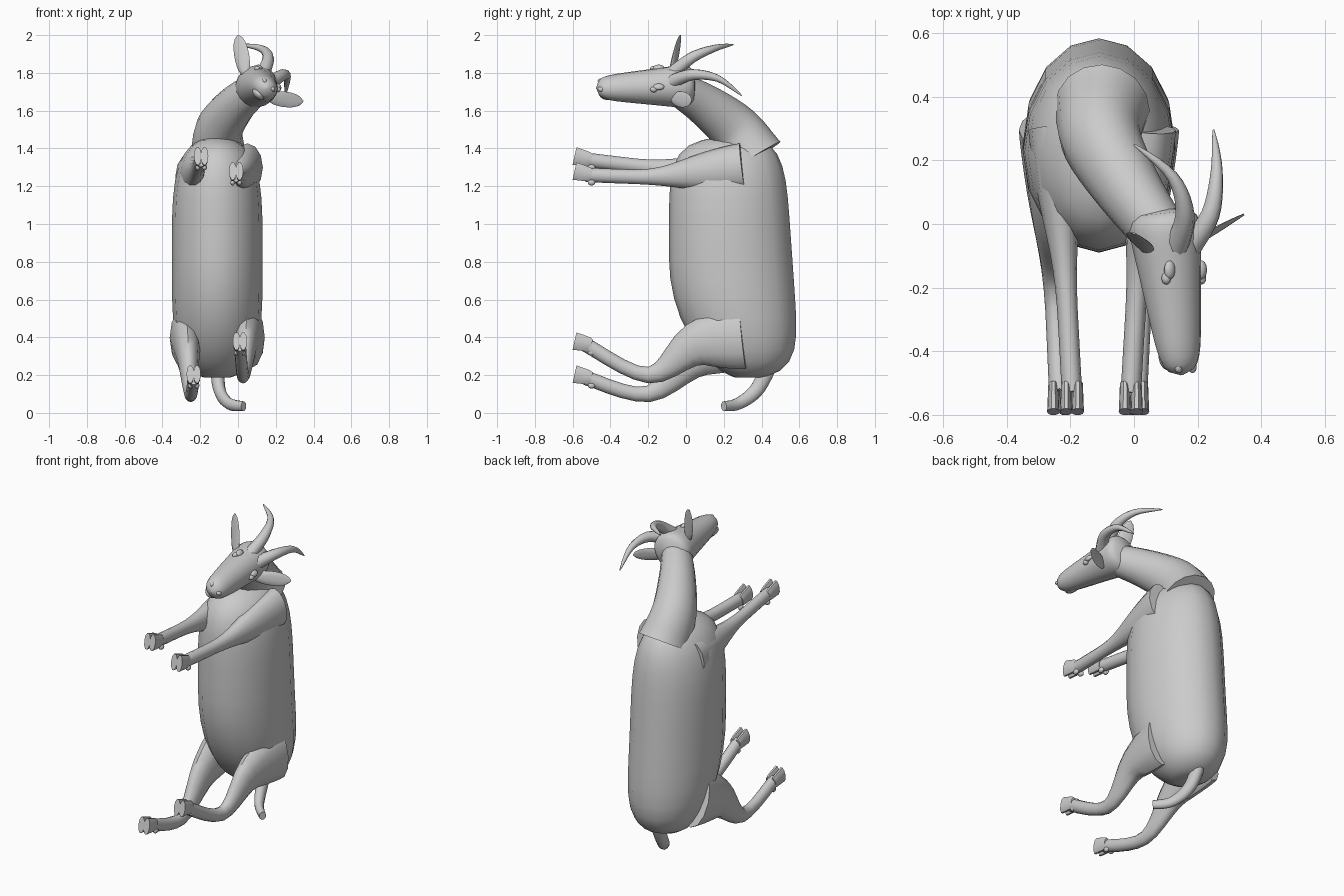
import bpy, bmesh, math
from mathutils import Vector
from mathutils.geometry import interpolate_bezier

cube = bpy.data.objects.get("Cube")
if cube:
    bpy.data.objects.remove(cube, do_unlink=True)


def finish(name, bm):
    bmesh.ops.recalc_face_normals(bm, faces=bm.faces)
    mesh = bpy.data.meshes.new(name)
    bm.to_mesh(mesh)
    bm.free()
    obj = bpy.data.objects.new(name, mesh)
    bpy.context.collection.objects.link(obj)
    bpy.ops.object.select_all(action='DESELECT')
    obj.select_set(True)
    bpy.context.view_layer.objects.active = obj
    bpy.ops.object.shade_smooth_by_angle(angle=math.radians(50))
    return obj


def hump(s, roundness, falloff):
    """One in the middle, falling to zero where s reaches plus or minus one."""
    return max(1 - abs(s) ** roundness, 0) ** falloff


def skin(name, rings, sides):
    """Join elliptical rings, each a centre and two half axes, into a closed tube."""
    bm = bmesh.new()
    loops = []
    for centre, across, along in rings:
        angles = [math.tau * k / sides for k in range(sides)]
        loops.append([bm.verts.new(centre + across * math.cos(a) + along * math.sin(a))
                      for a in angles])
    for lower, upper in zip(loops, loops[1:]):
        for k in range(sides):
            bm.faces.new((lower[k - 1], lower[k], upper[k], upper[k - 1]))
    bm.faces.new(loops[0])
    bm.faces.new(loops[-1])
    return finish(name, bm)


def smooth_path(points, steps):
    """Smooth curve through all the points."""
    points = [Vector(p) for p in points]
    last = len(points) - 1
    slopes = [(points[min(i + 1, last)] - points[max(i - 1, 0)]) / 6 for i in range(last + 1)]
    path = points[:1]
    for i in range(last):
        path += interpolate_bezier(points[i], points[i] + slopes[i],
                                   points[i + 1] - slopes[i + 1], points[i + 1], steps + 1)[1:]
    return path


def sweep(name, points, side, width, depth, sides=12, steps=5):
    """Tube along a path; width and depth are rules of the distance from 0 to 1."""
    path = smooth_path(points, steps)
    last = len(path) - 1
    rings = []
    for i, centre in enumerate(path):
        tangent = (path[min(i + 1, last)] - path[max(i - 1, 0)]).normalized()
        across = Vector(side)
        across = (across - tangent * across.dot(tangent)).normalized()
        along = tangent.cross(across)
        t = i / last
        rings.append((centre, across * max(width(t), .003), along * max(depth(t), .003)))
    return skin(name, rings, sides)


def ball(name, centre, size, turn=0):
    bm = bmesh.new()
    bmesh.ops.create_uvsphere(bm, u_segments=14, v_segments=8, radius=1)
    bmesh.ops.scale(bm, vec=size, verts=bm.verts)
    obj = finish(name, bm)
    obj.location = centre
    obj.rotation_euler.y = turn


X, Y, Z = Vector((1, 0, 0)), Vector((0, 1, 0)), Vector((0, 0, 1))

# Torso: deep belly, straight back, rounded chest and rump
rings = []
count = 18
for i in range(count + 1):
    s = .99 * math.sin(math.pi * (i / count - .5))
    z = .82 + .64 * s
    back = .3 + (.32 - .07 * z) * hump(s, 6, .4)
    belly = .3 - .39 * (hump(s, 2, .6) if s < 0 else hump(s, 6, .3))
    centre = Vector((-.11, (back + belly) / 2, z))
    rings.append((centre, X * .24 * hump(s, 4, .4), Y * (back - belly) / 2))
skin("torso", rings, sides=16)

# Neck
sweep("neck", [(-.1, .36, 1.35), (-.1, .26, 1.5), (-.01, .1, 1.63), (.1, -.05, 1.72)], X,
      lambda t: .15 - .07 * t, lambda t: .165 - .08 * t, sides=16)

# Head, rolled toward its left
roll = math.radians(45)
lateral = (X - Z).normalized()
upward = (X + Z).normalized()
poll, nose = Vector((.09, .05, 1.73)), Vector((.15, -.475, 1.72))


def head_radius(t):
    return (.125 - .065 * t) * hump(2 * t - 1, 6, .5)


sweep("head", [poll, nose], lateral, head_radius,
      lambda t: head_radius(t) * (1.1 - .25 * t), sides=18, steps=20)


def on_head(t, sideways, up):
    return poll.lerp(nose, t) + (lateral * sideways + upward * up) * head_radius(t)


ball("lower_jaw", on_head(.87, 0, -.75), (.04, .055, .025), roll)
for sign, label in ((-1, "right"), (1, "left")):
    ball(label + "_eye", on_head(.42, sign * .8, .6), (.015, .02, .015), roll)
    ball(label + "_brow", on_head(.37, sign * .7, .7), (.02, .03, .015), roll)
    ball(label + "_nostril", on_head(.95, sign * .7, .5), (.015, .02, .012), roll)


# Horns sweep backward and spread apart
def horn(name, points):
    def taper(t):
        return .04 * (1 - t) ** .7
    sweep(name, points, lateral, taper, taper, sides=10)


horn("right_horn", [(.13, -.08, 1.79), (.16, .03, 1.88), (.12, .15, 1.93), (0, .25, 1.95)])
horn("left_horn", [(.17, -.08, 1.75), (.24, .03, 1.79), (.26, .17, 1.77), (.25, .295, 1.68)])


# Leaf shaped ears
def ear(name, base, tip, side):
    sweep(name, [base, tip], side, lambda t: .042 * hump(2 * t - 1, 2, .7),
          lambda t: .018 * (1 - t), sides=10, steps=9)


ear("right_ear", (.04, -.08, 1.78), (0, -.03, 2), X - Y * .4)
ear("left_ear", (.15, -.08, 1.67), (.345, .03, 1.65), Z + Y * .2)


# Legs taper from the torso down to cloven hooves
def leg(name, root_x, foot_x, heights, bulk):
    stations = (.3, .05, -.2, -.53)
    points = [(root_x + (foot_x - root_x) * i / 3, y, z)
              for i, (y, z) in enumerate(zip(stations, heights))]

    def muscle(t):
        return math.cos(min(1.3 * t, 1) * math.pi / 2) ** 2

    sweep(name, points, X, lambda t: .032 + .05 * muscle(t),
          lambda t: .038 + bulk * muscle(t))
    foot = Vector(points[-1])
    for sign, label in ((-1, "right"), (1, "left")):
        top = foot + X * sign * .018 + Y * .03
        toe = Vector((top.x, -.59, foot.z + .02))
        sweep(f"{name}_{label}_hoof", [top, toe], X, lambda t: .016 + .004 * t,
              lambda t: .03 + .02 * math.sqrt(t), sides=10)
        ball(f"{name}_{label}_dewclaw", top - Z * .04, (.013, .02, .016))


leg("left_front_leg", .05, -.01, (1.3, 1.27, 1.25, 1.26), .09)
leg("right_front_leg", -.25, -.195, (1.25, 1.27, 1.3, 1.34), .09)
leg("left_hind_leg", .06, .01, (.4, .36, .2, .36), .13)
leg("right_hind_leg", -.28, -.235, (.4, .3, .1, .185), .13)

# Tail curling forward and to one side
sweep("tail", [(-.11, .46, .3), (-.1, .38, .13), (-.05, .28, .05), (.03, .2, .035)], X,
      lambda t: .04 - .02 * t, lambda t: .048 - .022 * t, sides=10)
